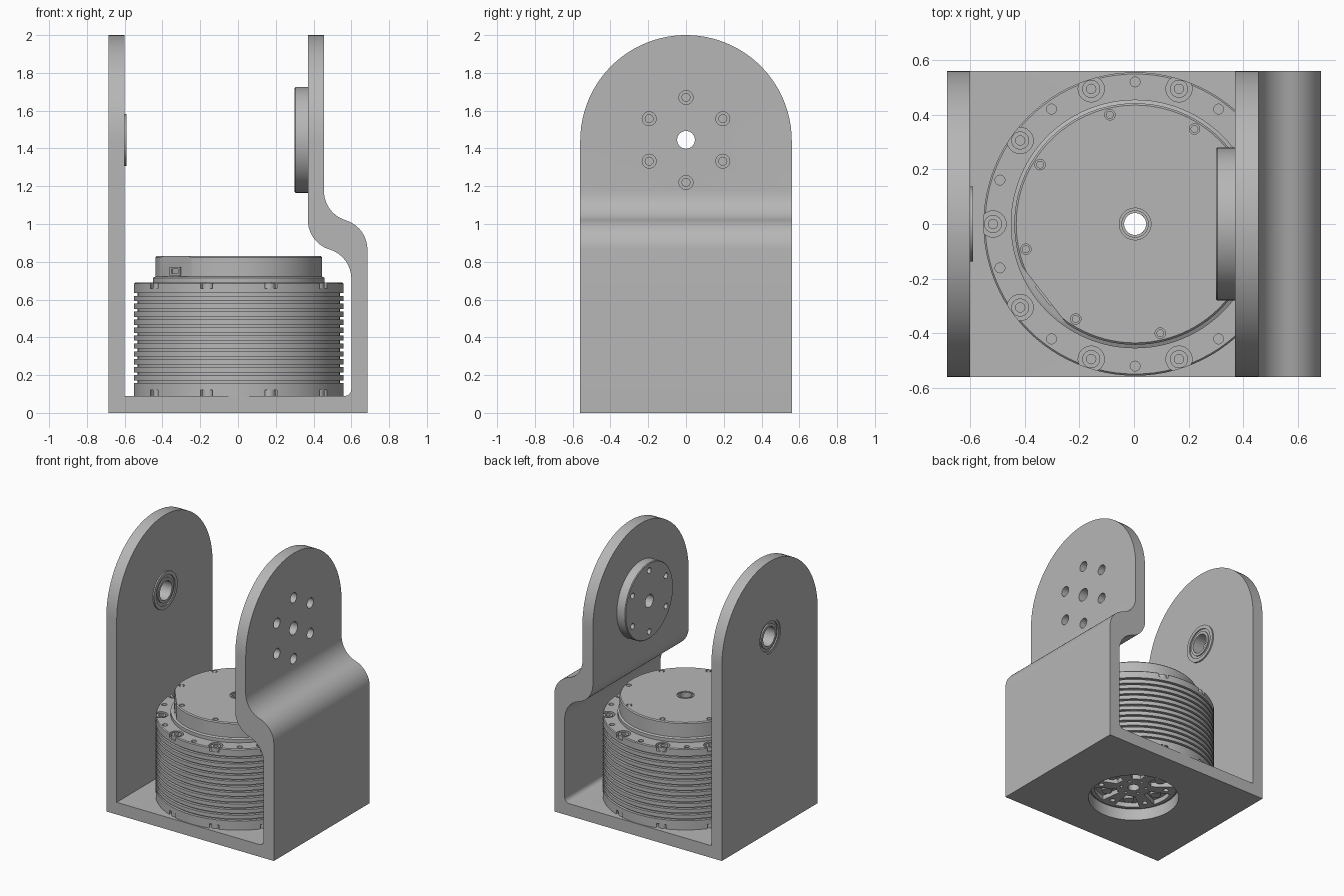
import bpy, bmesh
from math import sin, cos, tan, atan, pi, radians
from mathutils import Matrix

if "Cube" in bpy.data.objects:
    bpy.data.objects.remove(bpy.data.objects["Cube"])

grey = bpy.data.materials.new("machined grey")
grey.use_nodes = True
grey.diffuse_color = (0.47, 0.47, 0.47, 1)
grey.node_tree.nodes["Principled BSDF"].inputs["Base Color"].default_value = (0.47, 0.47, 0.47, 1)

HALF = 0.56      # half depth of the bracket
PIVOT = 1.445    # height of the tilt axis
MX = 0.004       # motor centre in x


def make(name, bm):
    bmesh.ops.recalc_face_normals(bm, faces=bm.faces)
    mesh = bpy.data.meshes.new(name)
    bm.to_mesh(mesh)
    bm.free()
    mesh.materials.append(grey)
    obj = bpy.data.objects.new(name, mesh)
    bpy.context.collection.objects.link(obj)
    return obj


def lathe(name, profile, axis="Z", segments=96):
    """Turn a closed (radius, height) loop around the motor or the tilt axis."""
    bm = bmesh.new()
    rings = []
    for i in range(segments):
        a = 2 * pi * i / segments
        if axis == "Z":
            rings.append([bm.verts.new((MX + r * cos(a), r * sin(a), h)) for r, h in profile])
        else:
            rings.append([bm.verts.new((h, r * cos(a), PIVOT + r * sin(a))) for r, h in profile])
    n = len(profile)
    for i in range(segments):
        a, b = rings[i], rings[(i + 1) % segments]
        for j in range(n):
            k = (j + 1) % n
            bm.faces.new((a[j], a[k], b[k], b[j]))
    return make(name, bm)


def prism(name, outline, place, shift):
    """Extrude a flat outline, with place() turning its 2D points to 3D."""
    bm = bmesh.new()
    face = bm.faces.new([bm.verts.new(place(u, v)) for u, v in outline])
    moved = bmesh.ops.extrude_face_region(bm, geom=[face])["geom"]
    bmesh.ops.translate(bm, vec=shift, verts=[v for v in moved if isinstance(v, bmesh.types.BMVert)])
    return make(name, bm)


def pegs(name, centres, radius, lo, hi, axis="Z", segments=24):
    """Equal cylinders in one mesh, along z at (x, y) or along x at (y, z)."""
    bm = bmesh.new()
    mid = (lo + hi) / 2
    for u, v in centres:
        if axis == "Z":
            m = Matrix.Translation((u, v, mid))
        else:
            m = Matrix.Translation((mid, u, v)) @ Matrix.Rotation(pi / 2, 4, "Y")
        bmesh.ops.create_cone(bm, cap_ends=True, segments=segments, radius1=radius,
                              radius2=radius, depth=hi - lo, matrix=m)
    return make(name, bm)


def block(name, size, centre, turn=0):
    bm = bmesh.new()
    m = Matrix.Translation(centre) @ Matrix.Rotation(turn, 4, "Z") @ Matrix.Diagonal((*size, 1))
    bmesh.ops.create_cube(bm, size=1, matrix=m)
    return make(name, bm)


def carve(obj, *cutters, mode="DIFFERENCE"):
    for c in cutters:
        mod = obj.modifiers.new("carve", "BOOLEAN")
        mod.operation, mod.solver, mod.object = mode, "EXACT", c
    graph = bpy.context.evaluated_depsgraph_get()
    obj.data = bpy.data.meshes.new_from_object(obj.evaluated_get(graph))
    obj.modifiers.clear()
    for c in cutters:
        bpy.data.objects.remove(c)


def circle(radius, degrees, cx=MX, cy=0):
    return [(cx + radius * cos(radians(d)), cy + radius * sin(radians(d))) for d in degrees]


def s_bend(x0, z0, x1, z1, steps=12):
    """Two equal tangent arcs joining two upright lines."""
    dx, dz = x0 - x1, z1 - z0
    theta = 2 * atan(dx / dz)
    r = dz / (2 * sin(theta))
    first = [(x0 - r + r * cos(theta * i / steps), z0 + r * sin(theta * i / steps))
             for i in range(steps + 1)]
    second = [(x0 + x1 - x, z0 + z1 - z) for x, z in reversed(first[:-1])]
    return first + second


# Bracket: bent U section, trimmed to round-topped arms
fillet = circle(0.035, range(270, 361, 15), 0.565, 0.125)
section = ([(-0.685, 0), (0.685, 0)] + s_bend(0.685, 0.865, 0.455, 1.175) + [(0.455, 2), (0.37, 2)]
           + s_bend(0.6, 0.71, 0.37, 1.02)[::-1] + fillet[::-1]
           + [(-0.6, 0.09), (-0.6, 2), (-0.685, 2)])
bracket = prism("bracket", section, lambda x, z: (x, -HALF, z), (0, 2 * HALF, 0))
arch = [(-HALF, -0.1), (HALF, -0.1)] + circle(HALF, range(0, 181, 4), 0, 2 - HALF)
carve(bracket, prism("arch_trim", arch, lambda y, z: (-0.8, y, z), (1.6, 0, 0)), mode="INTERSECT")
bolt_ring = circle(0.225, range(30, 390, 60), 0, PIVOT)
carve(bracket,
      pegs("screw_holes", bolt_ring, 0.037, 0.34, 0.5, "X"),
      pegs("axle_hole", [(0, PIVOT)], 0.047, 0.34, 0.5, "X", 32),
      pegs("bearing_hole", [(0, PIVOT)], 0.125, -0.75, -0.55, "X", 64),
      pegs("base_hole", [(MX, 0)], 0.31, -0.1, 0.088, "Z", 96),
      pegs("base_bore", [(MX, 0)], 0.29, 0.05, 0.15, "Z", 96))

# Tilt hub on the stepped arm
tilt_hub = lathe("tilt_hub", [(0.047, 0.30), (0.275, 0.30), (0.28, 0.305), (0.28, 0.37), (0.047, 0.37)], "X")
carve(tilt_hub, pegs("hub_holes", bolt_ring, 0.021, 0.2, 0.5, "X"))

# Flanged bearing in the straight arm
lathe("bearing", [(0.07, -0.68), (0.09, -0.68), (0.09, -0.67), (0.108, -0.67), (0.108, -0.68),
                  (0.125, -0.68), (0.125, -0.6), (0.137, -0.6), (0.137, -0.59), (0.11, -0.59),
                  (0.11, -0.598), (0.09, -0.598), (0.09, -0.59), (0.07, -0.59)], "X", 64)

# Motor housing with cooling fins
R = 0.555
fins = [(0.3, 0.13), (R, 0.13)]
for i in range(12):
    z = 0.158 + i * 0.042
    fins += [(R, z), (R - 0.02, z), (R - 0.02, z + 0.014), (R, z + 0.014)]
fins += [(R, 0.65), (0.3, 0.65)]
lathe("motor_fins", fins)

# Rims above and below the fins, with screw pockets and posts
post_angles = range(0, 360, 36)
posts = circle(0.52, post_angles)
for name, lo, hi, bevel in (("top_rim", 0.65, 0.69, 1), ("bottom_rim", 0.088, 0.13, 0)):
    outer = [(R, lo), (R, hi - 0.006), (R - 0.006, hi)] if bevel else [(R, lo), (R, hi)]
    rim = lathe(name, [(0.3, lo)] + outer + [(0.3, hi)])
    inset = 0.008
    low, high = (lo + inset, hi + 0.1) if bevel else (lo - 0.1, hi - inset)
    cutters = [pegs("pockets", posts, 0.048, low, high)]
    if bevel:
        cutters.append(pegs("small_holes", circle(0.52, range(18, 360, 36)), 0.018, lo + 0.01, hi + 0.1))
    carve(rim, *cutters)
    column = pegs(name + "_posts", posts, 0.033, lo, hi - 0.003)
    carve(column, pegs("sockets", posts, 0.017, hi - 0.02, hi + 0.1))

# Motor cap with a flat side for the port
cap = lathe("motor_cap", [(0.04, 0.66), (0.455, 0.66), (0.455, 0.715), (0.442, 0.722), (0.442, 0.823),
                          (0.435, 0.83), (0.058, 0.83), (0.058, 0.822), (0.05, 0.822),
                          (0.05, 0.83), (0.04, 0.83)])
ANGLE = radians(218)
cap_screws = circle(0.41, range(13, 360, 45))
carve(cap,
      block("flat_cut", (0.1, 0.6, 0.2), (MX + 0.472 * cos(ANGLE), 0.472 * sin(ANGLE), 0.822), ANGLE),
      pegs("cap_holes", cap_screws, 0.019, 0.822, 0.9))
pegs("cap_screws", cap_screws, 0.014, 0.8, 0.829)
port = block("cable_port", (0.03, 0.09, 0.045), (MX + 0.415 * cos(ANGLE), 0.415 * sin(ANGLE), 0.75), ANGLE)
carve(port, block("port_slot", (0.03, 0.06, 0.025),
                  (MX + 0.432 * cos(ANGLE), 0.432 * sin(ANGLE), 0.75), ANGLE))

# Hollow shaft through the motor
lathe("hollow_shaft", [(0.04, 0.08), (0.06, 0.08), (0.06, 0.7), (0.04, 0.7)], segments=48)

# Output flange under the motor, with wedge pockets and bolt holes
flange = lathe("output_flange", [(0.04, 0.08), (0.295, 0.08), (0.3, 0.085), (0.3, 0.16), (0.04, 0.16)])
cutters = []
for d in range(0, 360, 60):
    wedge = circle(0.27, range(d - 19, d + 20, 2)) + circle(0.12, range(d + 14, d - 15, -4))
    cutters.append(prism("wedge", wedge, lambda x, y: (x, y, 0), (0, 0, 0.115)))
cutters += [pegs("pad_holes", circle(0.225, range(30, 390, 60)), 0.018, 0, 0.11),
            pegs("inner_holes", circle(0.085, range(30, 390, 60)), 0.011, 0, 0.11)]
carve(flange, *cutters)
pads = circle(0.195, range(0, 360, 60))
pegs("flange_pads", pads, 0.035, 0.09, 0.13)

# Smooth shading with crisp edges
bpy.ops.object.select_all(action="DESELECT")
for obj in bpy.context.collection.objects:
    if obj.type == "MESH":
        obj.select_set(True)
        bpy.context.view_layer.objects.active = obj
bpy.ops.object.shade_smooth_by_angle(angle=radians(30))
